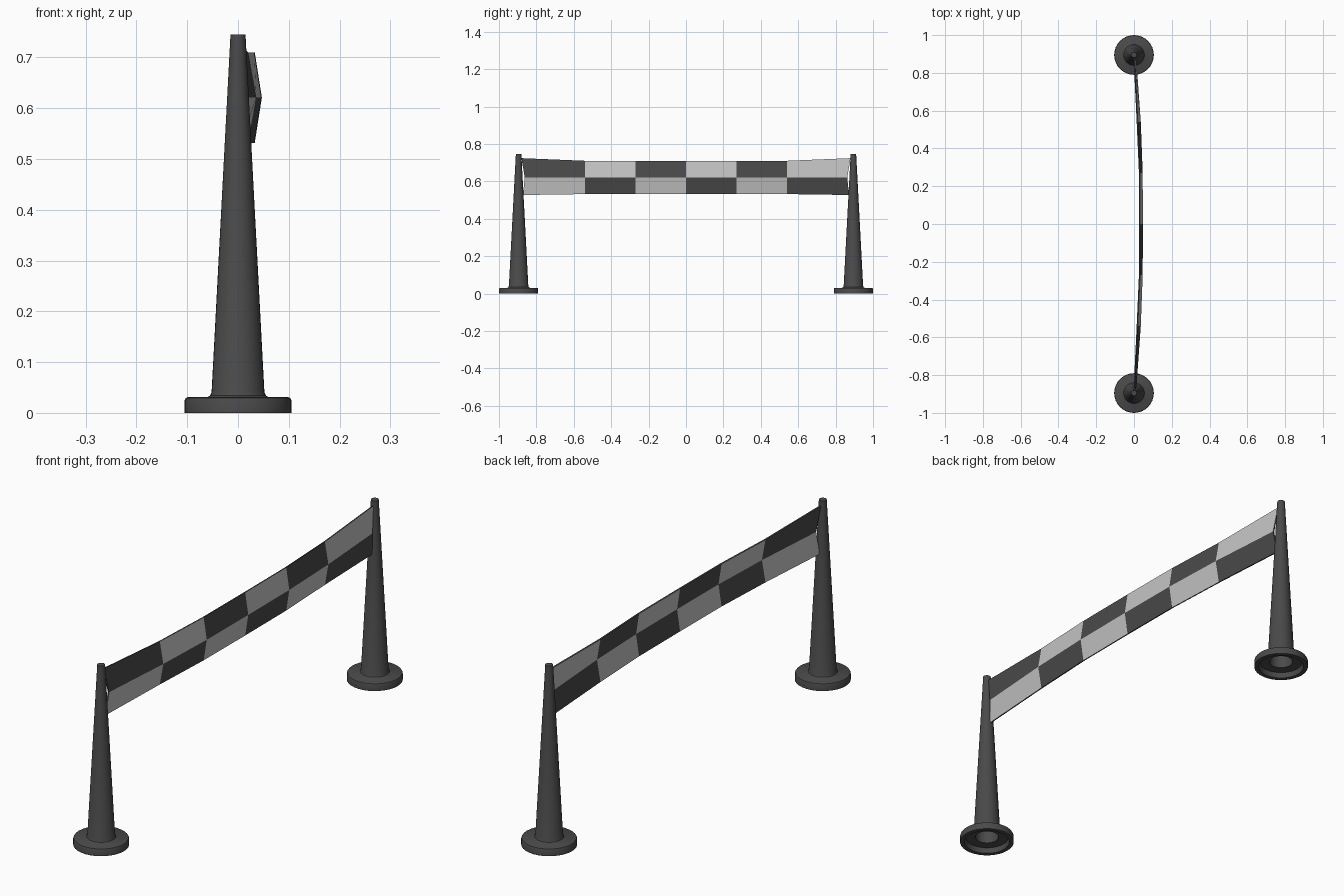
import bpy, math

if "Cube" in bpy.data.objects:
    bpy.data.objects.remove(bpy.data.objects["Cube"])


def material(name, value):
    m = bpy.data.materials.new(name)
    m.diffuse_color = (value, value, value, 1)
    m.use_nodes = True
    m.node_tree.nodes["Principled BSDF"].inputs["Base Color"].default_value = m.diffuse_color
    return m


DARK = material("dark grey", 0.068)
LIGHT = material("light grey", 0.55)


def make(name, verts, faces, mats):
    me = bpy.data.meshes.new(name)
    me.from_pydata(verts, [], faces)
    for m in mats:
        me.materials.append(m)
    ob = bpy.data.objects.new(name, me)
    bpy.context.collection.objects.link(ob)
    return ob


def lathe(name, profile, cy, sides=32):
    """Revolve an (r, z) profile, capping both ends with a single polygon."""
    verts, faces = [], []
    for r, z in profile:
        for k in range(sides):
            a = 2 * math.pi * k / sides
            verts.append((r * math.cos(a), cy + r * math.sin(a), z))
    for i in range(len(profile) - 1):
        for k in range(sides):
            n = (k + 1) % sides
            faces.append((i * sides + k, i * sides + n,
                          (i + 1) * sides + n, (i + 1) * sides + k))
    last = (len(profile) - 1) * sides
    faces.append(tuple(range(sides - 1, -1, -1)))
    faces.append(tuple(last + k for k in range(sides)))
    ob = make(name, verts, faces, [DARK])
    bpy.ops.object.select_all(action='DESELECT')
    ob.select_set(True)
    bpy.context.view_layer.objects.active = ob
    bpy.ops.object.shade_smooth_by_angle(angle=math.radians(35))
    return ob


# Tapered posts with a round foot, hollow from below
POST = [(0.011, 0.72), (0.045, 0.022), (0.084, 0.022), (0.088, 0.0),
        (0.105, 0.0), (0.105, 0.025), (0.103, 0.029), (0.099, 0.031),
        (0.060, 0.031), (0.055, 0.034), (0.052, 0.041), (0.0148, 0.745)]
lathe("front_post", POST, -0.895)
lathe("back_post", POST, 0.895)

# Banner: six bowed columns, two rows creased along the middle.
# Each half column: (y, x at edges, x at crease)
half = [(0.54, 0.020, 0.036), (0.27, 0.032, 0.046)]
cols = []
for s in (-1, 1):
    cols.append([(0.004, s * 0.872, 0.527), (0.013, s * 0.862, 0.621), (0.004, s * 0.880, 0.724)])
    for y, xe, xc in half:
        cols.append([(xe, s * y, 0.532), (xc, s * y, 0.621), (xe, s * y, 0.710)])
cols.append([(0.033, 0, 0.532), (0.047, 0, 0.621), (0.033, 0, 0.710)])
cols.sort(key=lambda c: c[1][1])

verts = [p for c in cols for p in c]
faces, checker = [], []
for i in range(6):
    for j in range(2):
        a = i * 3 + j
        faces.append((a, a + 3, a + 4, a + 1))
        checker.append((i + j) % 2)
banner = make("checkered_banner", verts, faces, [LIGHT, DARK, DARK])
for p, c in zip(banner.data.polygons, checker):
    p.material_index = c

# Thin cloth with a dark hem around the rim
sol = banner.modifiers.new("cloth_thickness", 'SOLIDIFY')
sol.thickness = 0.006
sol.offset = -1
sol.material_offset_rim = 1
